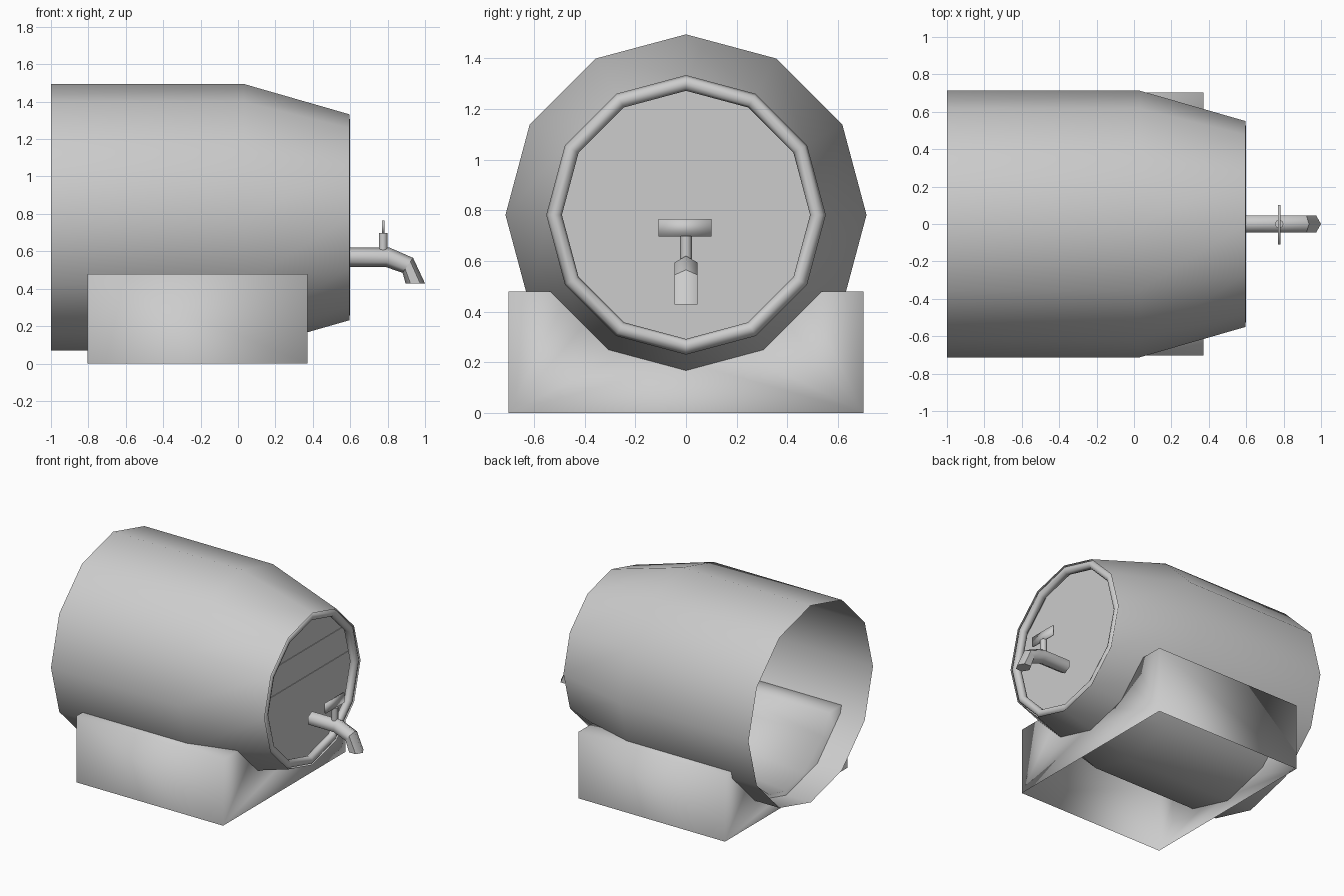
import bpy, bmesh, math
from mathutils import Vector

if "Cube" in bpy.data.objects:
    bpy.data.objects.remove(bpy.data.objects["Cube"])

AXIS_Z = 0.782   # height of the barrel axis
SIDES = 12

grey = bpy.data.materials.new("plain_grey")
grey.diffuse_color = (0.604, 0.604, 0.604, 1)
grey.use_nodes = True
grey.node_tree.nodes["Principled BSDF"].inputs["Base Color"].default_value = grey.diffuse_color


def finish(name, bm, angle=None, recalc=True):
    """Turn a bmesh into a named object; angle sets smooth shading."""
    if recalc:
        bmesh.ops.recalc_face_normals(bm, faces=bm.faces[:])
    me = bpy.data.meshes.new(name)
    bm.to_mesh(me)
    bm.free()
    me.materials.append(grey)
    ob = bpy.data.objects.new(name, me)
    bpy.context.collection.objects.link(ob)
    if angle is not None:
        bpy.ops.object.select_all(action='DESELECT')
        ob.select_set(True)
        bpy.context.view_layer.objects.active = ob
        bpy.ops.object.shade_smooth_by_angle(angle=math.radians(angle))
    return ob


def circle(x, r):
    """Points of a barrel cross-section with a corner at the top."""
    return [Vector((x, r * math.sin(a), AXIS_Z + r * math.cos(a)))
            for a in (2 * math.pi * i / SIDES for i in range(SIDES))]


def skin(bm, loops, closed=True, caps=False):
    """Bridge a row of equal point loops with quads."""
    rows = [[bm.verts.new(p) for p in loop] for loop in loops]
    n = len(rows[0])
    for a, b in zip(rows, rows[1:]):
        for j in range(n if closed else n - 1):
            k = (j + 1) % n
            bm.faces.new((a[j], b[j], b[k], a[k]))
    if caps:
        bm.faces.new(rows[0])
        bm.faces.new(rows[-1][::-1])
    return rows


# Barrel shell: straight body, tapered front, open back
bm = bmesh.new()
skin(bm, [circle(x, r) for x, r in ((-1, 0.713), (0.03, 0.713), (0.597, 0.55))])
finish("barrel_shell", bm, 40, recalc=False)

# Round hoop set into the mouth of the barrel
bm = bmesh.new()
hoop = [(0.57 + 0.03 * math.sin(a), 0.52 + 0.03 * math.cos(a))
        for a in (math.pi * i / 4 for i in range(9))]
skin(bm, [circle(x, r) for x, r in hoop])
bmesh.ops.remove_doubles(bm, verts=bm.verts[:], dist=1e-5)
finish("barrel_hoop", bm, 60)

# Head of three boards behind the hoop, each set back a little from the one below
for name, low, high, x in (("lower", 0, 0.825, 0.504), ("middle", 0.825, 1.02, 0.5),
                           ("upper", 1.02, 2, 0.496)):
    bm = bmesh.new()
    bm.faces.new([bm.verts.new(p) for p in circle(x, 0.574)])
    for z, up in ((low, -1), (high, 1)):
        bmesh.ops.bisect_plane(bm, geom=bm.verts[:] + bm.edges[:] + bm.faces[:],
                               plane_co=(0, 0, z), plane_no=(0, 0, up), clear_outer=True)
    solid = bmesh.ops.extrude_face_region(bm, geom=bm.faces[:])
    for v in solid["geom"]:
        if isinstance(v, bmesh.types.BMVert):
            v.co.x -= 0.01
    finish("head_board_" + name, bm)

# Stand: hollow block without a base, with a cradle cut under the barrel
back_cradle = [(0.49, 0.48), (0.42, 0.33), (0.2, 0.15), (0, 0.1)]
front_cradle = [(0.46, 0.48), (0.39, 0.36), (0.2, 0.25), (0, 0.2)]


def stand_loop(x, cradle):
    half = [(0.702, 0), (0.702, 0.48)] + cradle
    pts = half + [(-y, z) for y, z in half[-2::-1]]
    return [Vector((x, y, z)) for y, z in pts]


bm = bmesh.new()
for row in skin(bm, [stand_loop(-0.804, back_cradle), stand_loop(0.372, front_cradle)],
                closed=False):
    for k in range(1, 9):                      # end walls fan out from the base corners
        bm.faces.new((row[0 if k < 5 else 10], row[k], row[k + 1]))
    bm.faces.new((row[0], row[5], row[10]))
finish("stand", bm, 180)

# Tap spout: hexagonal pipe bending down; each ring has a centre and a tilted radius
rings = [((0.592, 0.568), (0, 0.052)), ((0.8, 0.568), (0.01, 0.052)),
         ((0.908, 0.525), (0.028, 0.04)), ((0.948, 0.428), (0.052, 0))]
loops = []
for (cx, cz), (ux, uz) in rings:
    loops.append([Vector((cx + ux * math.cos(a), 0.052 * math.sin(a), cz + uz * math.cos(a)))
                  for a in (math.pi * i / 3 for i in range(6))])
bm = bmesh.new()
rows = skin(bm, loops, caps=True)
for j in range(6):                             # crease at the bend
    bm.edges.get((rows[2][j], rows[2][j - 1])).smooth = False
finish("tap_spout", bm, 62)

# Tap stem
bm = bmesh.new()
skin(bm, [[Vector((0.776 + 0.023 * math.cos(a), 0.023 * math.sin(a), z))
           for a in (math.pi * i / 4 for i in range(8))] for z in (0.58, 0.698)], caps=True)
finish("tap_stem", bm, 50)

# Tap handle: thin crosswise plate
bm = bmesh.new()
bmesh.ops.create_cube(bm, size=1)
for v in bm.verts:
    v.co = Vector((0.776 + v.co.x * 0.012, -0.004 + v.co.y * 0.21, 0.731 + v.co.z * 0.07))
finish("tap_handle", bm, 180)
